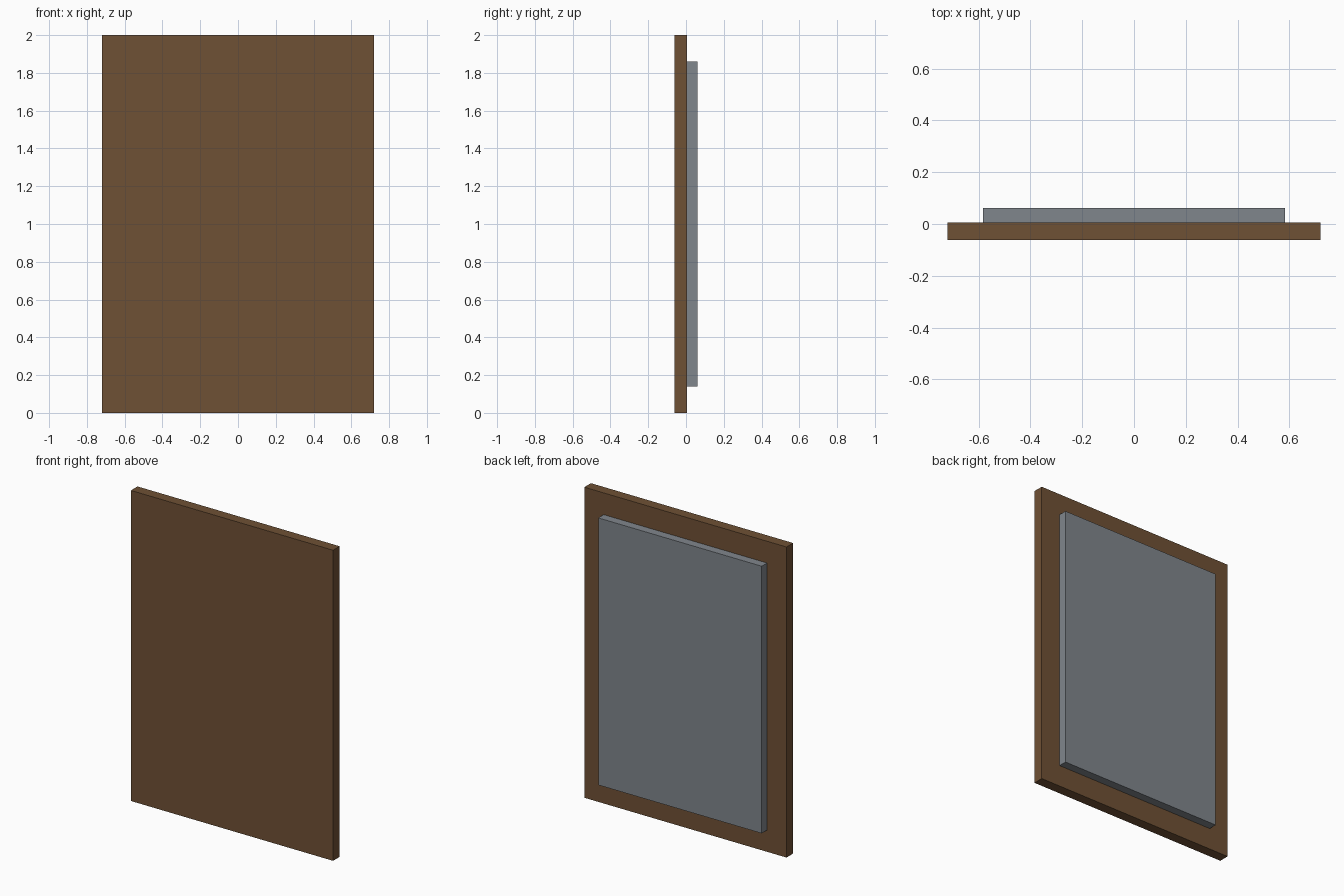
import bpy

if "Cube" in bpy.data.objects:
    bpy.data.objects.remove(bpy.data.objects["Cube"])


def material(name, rgb):
    m = bpy.data.materials.new(name)
    m.diffuse_color = (*rgb, 1.0)
    m.use_nodes = True
    m.node_tree.nodes["Principled BSDF"].inputs["Base Color"].default_value = m.diffuse_color
    return m


def box(name, x, y, z, mat):
    """Axis-aligned box from (min, max) ranges."""
    ranges = (x, y, z)
    bpy.ops.mesh.primitive_cube_add(size=1, location=[(a + b) / 2 for a, b in ranges])
    ob = bpy.context.object
    ob.name = name
    ob.scale = [b - a for a, b in ranges]
    bpy.ops.object.transform_apply(location=False, rotation=False, scale=True)
    ob.data.materials.append(mat)
    return ob


wood = material("brown wood", (0.159, 0.082, 0.035))
grey = material("blue grey", (0.216, 0.238, 0.262))

# Full-size wooden board at the front
box("board", (-0.72, 0.72), (-0.061, 0.006), (0, 2), wood)
# Smaller grey panel fixed to the back, with an even margin
box("back_panel", (-0.582, 0.582), (0.006, 0.061), (0.14, 1.86), grey)
